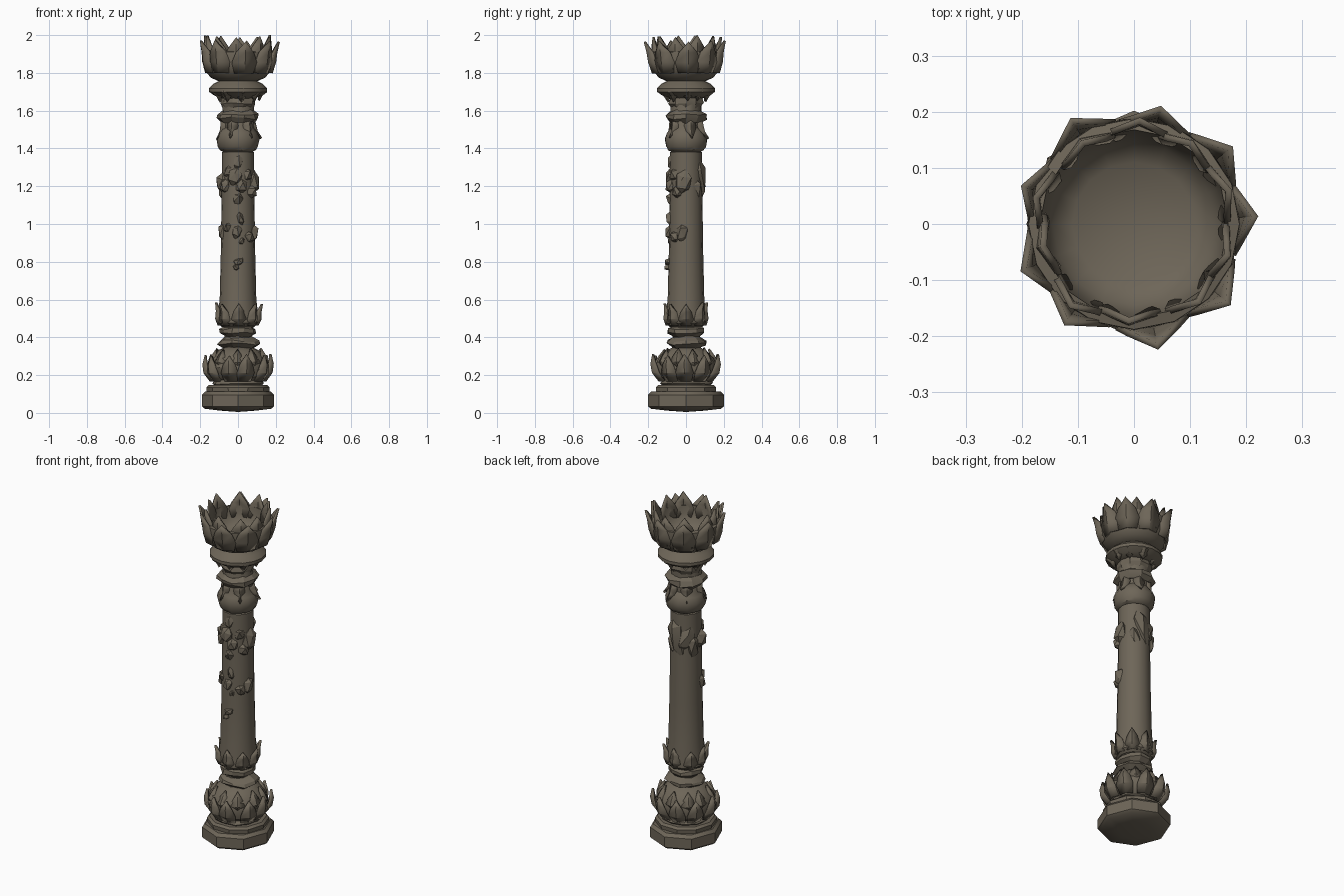
import bpy, bmesh, math, random
from mathutils import Vector, Matrix

random.seed(7)
stone = bpy.data.materials.new("weathered_stone")
stone.diffuse_color = (0.155, 0.132, 0.098, 1)


def finish(name, bm, angle=35, thickness=0):
    bmesh.ops.recalc_face_normals(bm, faces=bm.faces)
    me = bpy.data.meshes.new(name)
    bm.to_mesh(me)
    bm.free()
    me.materials.append(stone)
    ob = bpy.data.objects.new(name, me)
    bpy.context.collection.objects.link(ob)
    bpy.ops.object.select_all(action='DESELECT')
    ob.select_set(True)
    bpy.context.view_layer.objects.active = ob
    bpy.ops.object.shade_smooth_by_angle(angle=math.radians(angle))
    if thickness:
        mod = ob.modifiers.new("thickness", 'SOLIDIFY')
        mod.thickness = thickness
        mod.offset = 0
    return ob


def lathe(name, profile, n=14, rough=0.0, sx=1.0, angle=35):
    """Turn a (radius, z) profile; rough jitters it for worn carving."""
    bm = bmesh.new()
    rings = []
    for r, z in profile:
        if r == 0:
            rings.append([bm.verts.new((0, 0, z))] * n)
            continue
        ring = []
        for i in range(n):
            a = 2 * math.pi * i / n
            rr = r + random.uniform(-rough, rough)
            zz = z + random.uniform(-rough, rough) * 0.8
            ring.append(bm.verts.new((rr * math.cos(a) * sx, rr * math.sin(a), zz)))
        rings.append(ring)
    for lo, hi in zip(rings, rings[1:]):
        for i in range(n):
            j = (i + 1) % n
            vs = []
            for v in (lo[i], lo[j], hi[j], hi[i]):
                if v not in vs:
                    vs.append(v)
            if len(vs) > 2:
                bm.faces.new(vs)
    for ring in (rings[0], rings[-1]):
        if ring[0] is not ring[1]:
            bm.faces.new(ring)
    return finish(name, bm, angle)


def petals(name, count, path, half, offset=0.0, jitter=0.01, thickness=0.012):
    """Ring of pointed leaves; path = (radius, z) from root to tip."""
    bm = bmesh.new()
    for k in range(count):
        a = 2 * math.pi * (k + offset) / count + random.uniform(-0.08, 0.08)
        dr, dz = random.uniform(-jitter, jitter), random.uniform(-jitter, 0)
        rows = []
        for t, (r, z) in enumerate(path):
            f = t / (len(path) - 1)
            w = half * (0.75, 1.0, 0.7, 0)[t]
            r, z = r + dr * f, z + dz * f
            cols = (-1, 0, 1) if w else (0,)
            row = []
            for s in cols:
                b = a + s * w / r
                q = r - abs(s) * 0.012
                row.append(bm.verts.new((q * math.cos(b), q * math.sin(b), z)))
            rows.append(row)
        for lo, hi in zip(rows, rows[1:]):
            for s in range(2):
                if len(hi) == 3:
                    bm.faces.new((lo[s], lo[s + 1], hi[s + 1], hi[s]))
                else:
                    bm.faces.new((lo[s], lo[s + 1], hi[0]))
    return finish(name, bm, 25, thickness)


def carving(name, spots):
    """Faceted lumps on the shaft: (angle from front, z, width, height, reach)."""
    bm = bmesh.new()
    for deg, z, w, h, reach in spots:
        a = math.radians(deg - 90)
        made = bmesh.ops.create_icosphere(bm, subdivisions=1, radius=1)["verts"]
        m = (Matrix.Rotation(a, 4, 'Z') @ Matrix.Translation((reach - 0.04, 0, z))
             @ Matrix.Rotation(random.uniform(-0.4, 0.4), 4, 'X')
             @ Matrix.Diagonal((0.04, w, h, 1)))
        for v in made:
            v.co *= random.uniform(0.82, 1.08)
            v.co = m @ v.co
    return finish(name, bm, 25)


# Stepped plinth with a shallow worn underside
lathe("plinth", [(0, 0.005), (0.10, 0.012), (0.185, 0.022), (0.202, 0.035),
                 (0.202, 0.095), (0.185, 0.112), (0, 0.115)], 8, sx=0.95)
lathe("plinth_step", [(0.165, 0.10), (0.168, 0.135), (0.155, 0.147), (0, 0.148)], 10)
lathe("plinth_neck", [(0.125, 0.14), (0.14, 0.155), (0.125, 0.175)], 12, 0.006)

# Lower lotus bulb and its carved petals
lathe("base_bulb", [(0.11, 0.16), (0.152, 0.19), (0.165, 0.24), (0.15, 0.29),
                    (0.11, 0.33), (0.07, 0.35)], 14, 0.003)
petals("bulb_petals", 10, [(0.145, 0.17), (0.178, 0.215), (0.184, 0.26), (0.172, 0.312)], 0.05)
petals("bulb_upper_petals", 10, [(0.15, 0.24), (0.162, 0.27), (0.15, 0.30), (0.12, 0.345)], 0.04, 0.5)

# Frilled neck rings
lathe("neck_core", [(0.075, 0.33), (0.07, 0.40), (0.085, 0.47)], 12)
lathe("lower_neck_frill", [(0.07, 0.34), (0.112, 0.365), (0.105, 0.38), (0.065, 0.405)], 10, 0.009, angle=20)
lathe("upper_neck_frill", [(0.065, 0.40), (0.098, 0.425), (0.095, 0.445), (0.07, 0.46)], 10, 0.007, angle=20)

# Shaft with a leafy foot
lathe("shaft", [(0.085, 0.455), (0.108, 0.475), (0.106, 0.53), (0.097, 0.60),
                (0.091, 0.85), (0.086, 1.20), (0.086, 1.38), (0.06, 1.39)], 16)
petals("shaft_foot_leaves", 8, [(0.103, 0.465), (0.116, 0.50), (0.113, 0.54), (0.118, 0.585)], 0.042)

# Winding relief on the front and sides, draped panel at the back left
carving("front_relief", [
    (0, 1.33, 0.030, 0.055, 0.105), (-12, 1.25, 0.045, 0.055, 0.118), (14, 1.20, 0.040, 0.045, 0.116),
    (0, 1.13, 0.035, 0.040, 0.110), (8, 1.03, 0.022, 0.045, 0.115), (-4, 0.96, 0.030, 0.045, 0.118),
    (14, 0.91, 0.022, 0.030, 0.106), (3, 0.80, 0.030, 0.025, 0.118), (-6, 0.77, 0.018, 0.020, 0.125),
    (-38, 1.28, 0.035, 0.045, 0.106), (40, 1.26, 0.035, 0.045, 0.106)])
carving("side_relief", [
    (80, 1.22, 0.045, 0.075, 0.122), (55, 1.17, 0.035, 0.040, 0.118), (-80, 1.22, 0.045, 0.060, 0.122),
    (-55, 1.20, 0.035, 0.045, 0.116), (75, 0.95, 0.035, 0.060, 0.116), (45, 0.93, 0.030, 0.040, 0.115),
    (-75, 0.96, 0.030, 0.060, 0.114), (-40, 0.98, 0.025, 0.040, 0.108)])
carving("back_relief", [
    (178, 1.24, 0.050, 0.130, 0.110), (-145, 1.23, 0.050, 0.090, 0.112), (-118, 1.19, 0.040, 0.080, 0.114),
    (145, 1.18, 0.035, 0.080, 0.106)])

# Upper neck: collar, frill and carved leaves
lathe("collar", [(0.06, 1.375), (0.095, 1.392), (0.106, 1.41), (0.114, 1.45),
                 (0.10, 1.485), (0.082, 1.51), (0.084, 1.68)], 14, 0.003)
petals("collar_leaves", 6, [(0.088, 1.55), (0.092, 1.52), (0.098, 1.49), (0.12, 1.455)], 0.035, 0.2)
lathe("upper_frill", [(0.082, 1.535), (0.112, 1.56), (0.108, 1.58), (0.08, 1.60)], 10, 0.009, angle=20)
lathe("top_neck_band", [(0.082, 1.615), (0.095, 1.64), (0.092, 1.665), (0.08, 1.68)], 10, 0.005, angle=20)

# Rounded disc under the bowl, with a leafy fringe
lathe("bowl_disc", [(0.085, 1.665), (0.125, 1.68), (0.154, 1.70), (0.154, 1.718),
                    (0.13, 1.742), (0.10, 1.758), (0.09, 1.775)], 16)
petals("disc_fringe", 9, [(0.145, 1.72), (0.145, 1.70), (0.12, 1.685), (0.10, 1.655)], 0.038)

# Lotus bowl, hollow inside, crowned by two rows of petals
lathe("lotus_bowl", [(0, 1.752), (0.10, 1.755), (0.145, 1.775), (0.18, 1.82), (0.19, 1.87),
                     (0.188, 1.91), (0.168, 1.915), (0.162, 1.87), (0.145, 1.825),
                     (0.11, 1.80), (0, 1.795)], 16, angle=45)
petals("outer_lotus_petals", 9, [(0.178, 1.80), (0.197, 1.86), (0.204, 1.915), (0.218, 1.975)],
       0.072, 0.0, 0.012)
petals("inner_lotus_petals", 10, [(0.168, 1.85), (0.178, 1.90), (0.178, 1.94), (0.178, 2.0)],
       0.062, 0.5, 0.012)
